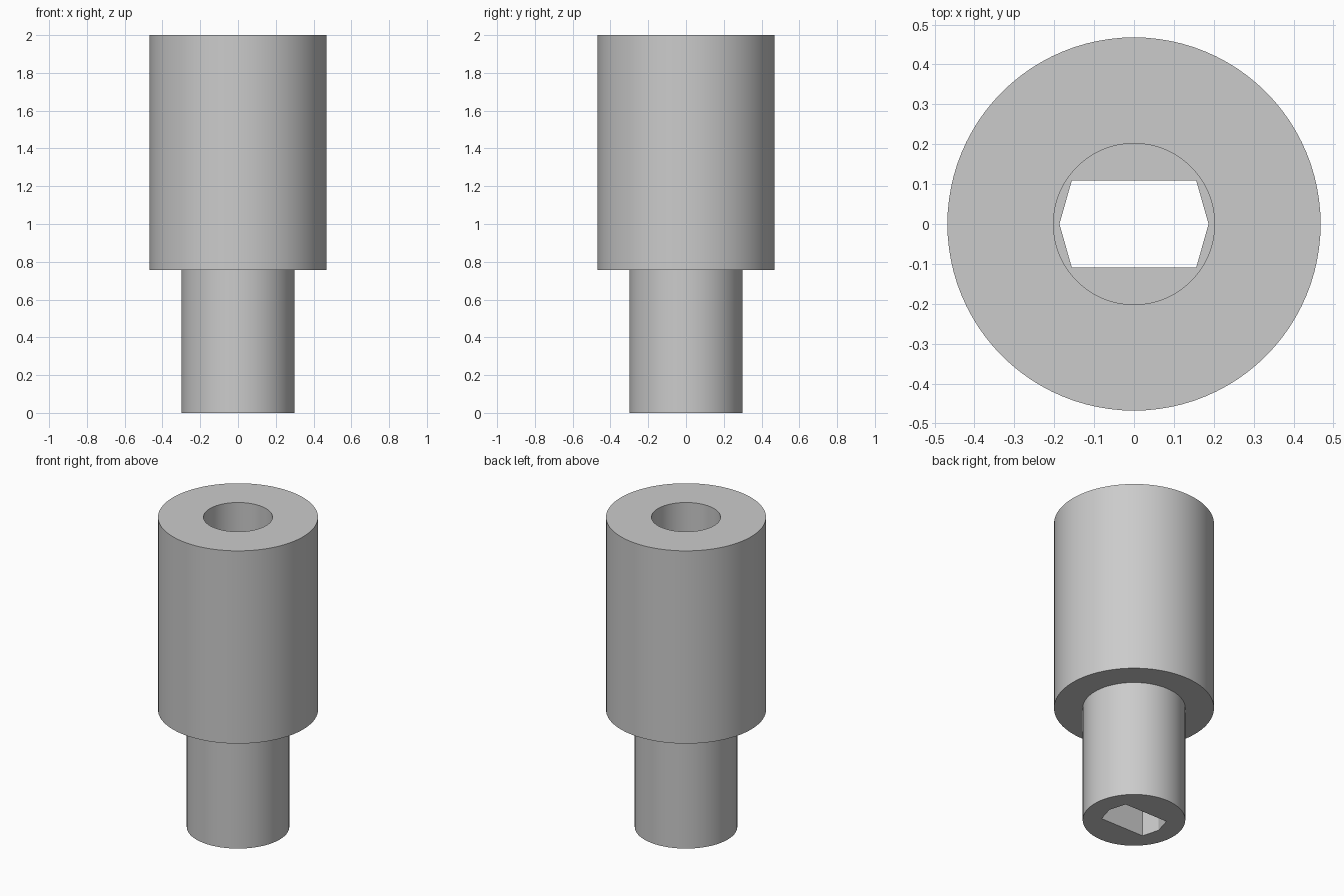
import bpy, bmesh, math

cube = bpy.data.objects.get("Cube")
if cube:
    bpy.data.objects.remove(cube, do_unlink=True)

SEGMENTS = 96
SHOULDER_Z, TOP_Z = 0.756, 2.0
NECK_R, BODY_R, BORE_R = 0.3, 0.468, 0.202

# Outline points of the round and six-sided sections
def circle(radius):
    steps = [2 * math.pi * i / SEGMENTS for i in range(SEGMENTS)]
    return [(radius * math.cos(a), radius * math.sin(a)) for a in steps]

HEX = [(0.187, 0), (0.156, 0.109), (-0.156, 0.109),
       (-0.187, 0), (-0.156, -0.109), (0.156, -0.109)]

bm = bmesh.new()

def ring(points, z):
    verts = [bm.verts.new((x, y, z)) for x, y in points]
    edges = [bm.edges.new((v, verts[i - 1])) for i, v in enumerate(verts)]
    return verts, edges

def wall(a, b):
    for i in range(len(a[0])):
        bm.faces.new((a[0][i - 1], a[0][i], b[0][i], b[0][i - 1]))

def annulus(a, b):
    bmesh.ops.triangle_fill(bm, edges=a[1] + b[1], use_beauty=True)

# Rings from the socket floor, down the hole, and up the outside
floor = ring(circle(BORE_R), SHOULDER_Z)
hex_top = ring(HEX, SHOULDER_Z)
hex_bottom = ring(HEX, 0)
neck_bottom = ring(circle(NECK_R), 0)
neck_top = ring(circle(NECK_R), SHOULDER_Z)
body_bottom = ring(circle(BODY_R), SHOULDER_Z)
body_top = ring(circle(BODY_R), TOP_Z)
bore_top = ring(circle(BORE_R), TOP_Z)

# Stepped bore, neck, shoulder and body
annulus(floor, hex_top)
wall(hex_top, hex_bottom)
annulus(hex_bottom, neck_bottom)
wall(neck_bottom, neck_top)
wall(neck_top, body_bottom)
wall(body_bottom, body_top)
wall(body_top, bore_top)
wall(bore_top, floor)
bmesh.ops.recalc_face_normals(bm, faces=bm.faces)

mesh = bpy.data.meshes.new("stepped_sleeve")
bm.to_mesh(mesh)
bm.free()
sleeve = bpy.data.objects.new("stepped_sleeve", mesh)
bpy.context.collection.objects.link(sleeve)

# Plain grey finish
grey = bpy.data.materials.new("light_grey")
grey.use_nodes = True
color = (0.6, 0.6, 0.6, 1)
grey.diffuse_color = color
grey.node_tree.nodes["Principled BSDF"].inputs["Base Color"].default_value = color
mesh.materials.append(grey)

# Smooth round walls with crisp rims
bpy.ops.object.select_all(action='DESELECT')
sleeve.select_set(True)
bpy.context.view_layer.objects.active = sleeve
bpy.ops.object.shade_smooth_by_angle(angle=math.radians(25))
